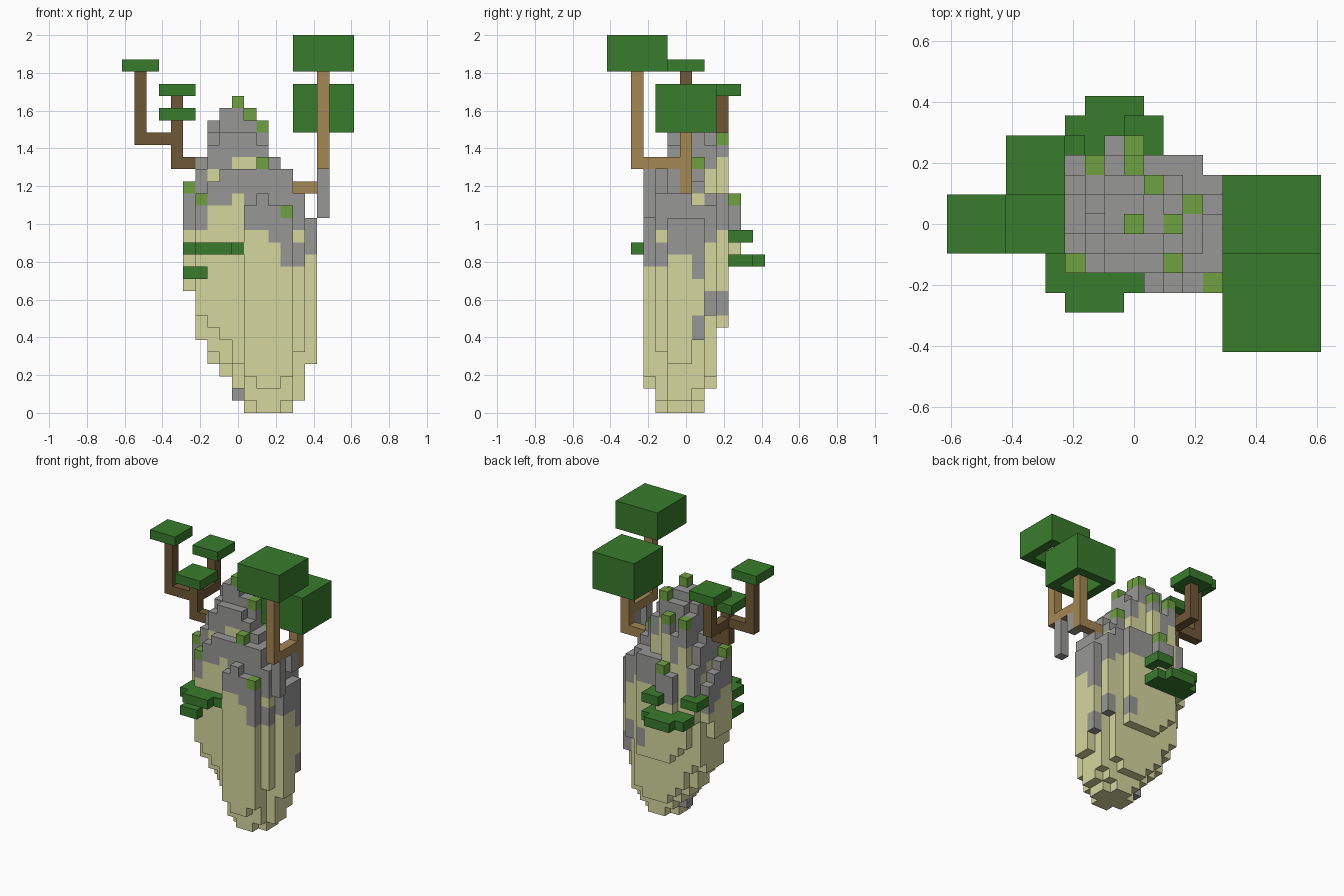
import bpy, bmesh, math
from mathutils import Vector

cube = bpy.data.objects.get("Cube")
if cube:
    bpy.data.objects.remove(cube)

U = 2 / 31                            # size of one block
ORIGIN = Vector((-9.5, -6.5, 0))      # block grid corner


def material(name, srgb):
    color = [((c / 255 + 0.055) / 1.055) ** 2.4 for c in srgb] + [1]
    mat = bpy.data.materials.new(name)
    mat.use_nodes = True
    mat.diffuse_color = color
    bsdf = mat.node_tree.nodes["Principled BSDF"]
    bsdf.inputs["Base Color"].default_value = color
    bsdf.inputs["Roughness"].default_value = 0.9
    return mat


sand = material("sandstone", (213, 215, 157))
stone = material("grey stone", (151, 151, 150))
grass = material("grass", (110, 161, 65))
leaf = material("dark leaves", (57, 124, 44))
light_wood = material("light wood", (164, 134, 83))
dark_wood = material("dark wood", (112, 88, 54))


def block(x, y, z):
    """Set of grid cells inside three half-open ranges."""
    return {(i, j, k) for i in range(*x) for j in range(*y) for k in range(*z)}


def build(name, cells, mats):
    """Skin a dict of cell -> material slot, keeping only exposed faces."""
    bm = bmesh.new()
    for cell, slot in cells.items():
        center = Vector(cell) + Vector((0.5, 0.5, 0.5))
        for axis in range(3):
            for sign in (-1, 1):
                n = Vector((0, 0, 0))
                n[axis] = sign
                if tuple(int(c + d) for c, d in zip(cell, n)) in cells:
                    continue
                a = Vector((0, 0, 0))
                a[(axis + 1) % 3] = 0.5
                b = n.cross(a)
                mid = center + n * 0.5
                corners = (mid - a - b, mid + a - b, mid + a + b, mid - a + b)
                face = bm.faces.new([bm.verts.new((p + ORIGIN) * U) for p in corners])
                face.material_index = slot
    bmesh.ops.remove_doubles(bm, verts=bm.verts, dist=U / 100)
    bmesh.ops.dissolve_limit(bm, angle_limit=math.radians(1), verts=bm.verts,
                             edges=bm.edges, delimit={'MATERIAL'})
    mesh = bpy.data.meshes.new(name)
    bm.to_mesh(mesh)
    bm.free()
    for mat in mats:
        mesh.materials.append(mat)
    obj = bpy.data.objects.new(name, mesh)
    bpy.context.collection.objects.link(obj)


def solid(name, cells, mat):
    build(name, dict.fromkeys(cells, 0), [mat])


# Floating rock: column heights, front row to back row
FIRST_X, FIRST_Y = 5, 3
tops = [
    [0, 0, 0, 0, 0, 17, 18, 17, 17, 0, 0],
    [0, 18, 19, 20, 20, 20, 21, 20, 20, 18, 0],
    [19, 20, 22, 23, 23, 23, 22, 21, 20, 18, 16],
    [18, 21, 23, 25, 26, 24, 24, 21, 20, 18, 16],
    [17, 21, 24, 25, 25, 24, 23, 21, 19, 17, 16],
    [16, 20, 23, 24, 24, 25, 22, 18, 18, 17, 0],
    [0, 18, 23, 21, 23, 18, 18, 18, 0, 0, 0],
    [0, 0, 0, 17, 18, 0, 0, 0, 0, 0, 0],
]
# Underside bowl: lowest block of each column
bottoms = [
    [0, 0, 0, 0, 0, 3, 2, 2, 3, 0, 0],
    [0, 8, 7, 6, 4, 1, 0, 0, 1, 5, 0],
    [10, 6, 5, 4, 2, 0, 0, 0, 0, 1, 4],
    [10, 6, 4, 3, 1, 0, 0, 0, 0, 1, 4],
    [10, 6, 4, 3, 2, 1, 0, 0, 1, 2, 6],
    [12, 7, 6, 4, 3, 2, 2, 2, 3, 8, 0],
    [0, 12, 9, 8, 7, 7, 7, 7, 0, 0, 0],
    [0, 0, 0, 13, 13, 0, 0, 0, 0, 0, 0],
]
# Stone caps are three blocks deep except on these columns
cap_depth = {(5, 5): 4, (13, 3): 5, (13, 7): 1}
cap_depth.update(dict.fromkeys([(7, 4), (9, 4), (10, 3), (11, 8), (9, 9),
                                (7, 5), (9, 5), (10, 5)], 2))
grassy = {(5, 5), (6, 4), (13, 3), (11, 4), (9, 6), (11, 6), (12, 7),
          (10, 8), (7, 9), (9, 9), (9, 10)}
patches = (block((9, 10), (4, 7), (1, 2)) | block((14, 15), (4, 5), (12, 14))
           | block((15, 16), (7, 8), (6, 8)) | block((15, 16), (7, 8), (11, 13))
           | block((14, 15), (8, 9), (8, 10)) | block((12, 13), (9, 10), (8, 10)))

rock = {}
for row, heights in enumerate(tops):
    for col, top in enumerate(heights):
        x, y = col + FIRST_X, row + FIRST_Y
        cap = top - cap_depth.get((x, y), 3)
        for z in range(bottoms[row][col], top):
            rock[x, y, z] = 1 if z >= cap or (x, y, z) in patches else 0
        if (x, y) in grassy:
            rock[x, y, top - 1] = 2
build("floating_rock", rock, [sand, stone, grass])

# Ledge bushes
solid("front_upper_bush", block((5, 10), (3, 5), (13, 14)) - set(rock)
      | block((6, 9), (2, 3), (13, 14)), leaf)
solid("front_lower_bush", block((5, 7), (3, 5), (11, 12)) - set(rock), leaf)
solid("back_lower_bush", block((6, 11), (10, 12), (12, 13)) | block((7, 10), (12, 13), (12, 13)), leaf)
solid("back_middle_bush", block((9, 11), (10, 12), (14, 15)) - set(rock), leaf)
solid("back_side_bush", block((5, 7), (9, 11), (14, 15)) - set(rock), leaf)

# Light tree: stepped trunk, hollow crowns, hanging stones
solid("light_trunk", block((14, 17), (6, 7), (18, 19)) | block((16, 17), (6, 7), (18, 25))
      | block((16, 17), (2, 7), (20, 21)) | block((16, 17), (2, 3), (20, 29)), light_wood)


def crown(name, y, z_low, z_high):
    shell = block((14, 19), (y, y + 5), (z_low, z_high))
    hollow = block((15, 18), (y + 1, y + 4), (z_low, z_high - 1))
    solid(name, shell - hollow, leaf)


crown("tall_crown", 0, 28, 31)
crown("low_crown", 4, 23, 27)
solid("long_hanging_stone", block((16, 17), (3, 4), (16, 20)), stone)
solid("short_hanging_stone", block((16, 17), (5, 6), (18, 20)), stone)

# Dark tree: branching trunk with three flat crowns
solid("dark_trunk", block((4, 6), (6, 7), (20, 21)) | block((4, 5), (6, 7), (20, 24))
      | block((1, 5), (6, 7), (22, 23)) | block((1, 2), (6, 7), (22, 28))
      | block((4, 5), (6, 10), (22, 23)) | block((4, 5), (9, 10), (22, 26)), dark_wood)
for name, x, y, z in (("outer", 0, 5, 28), ("front", 3, 5, 24), ("back", 3, 8, 26)):
    solid(name + "_flat_crown", block((x, x + 3), (y, y + 3), (z, z + 1)), leaf)
